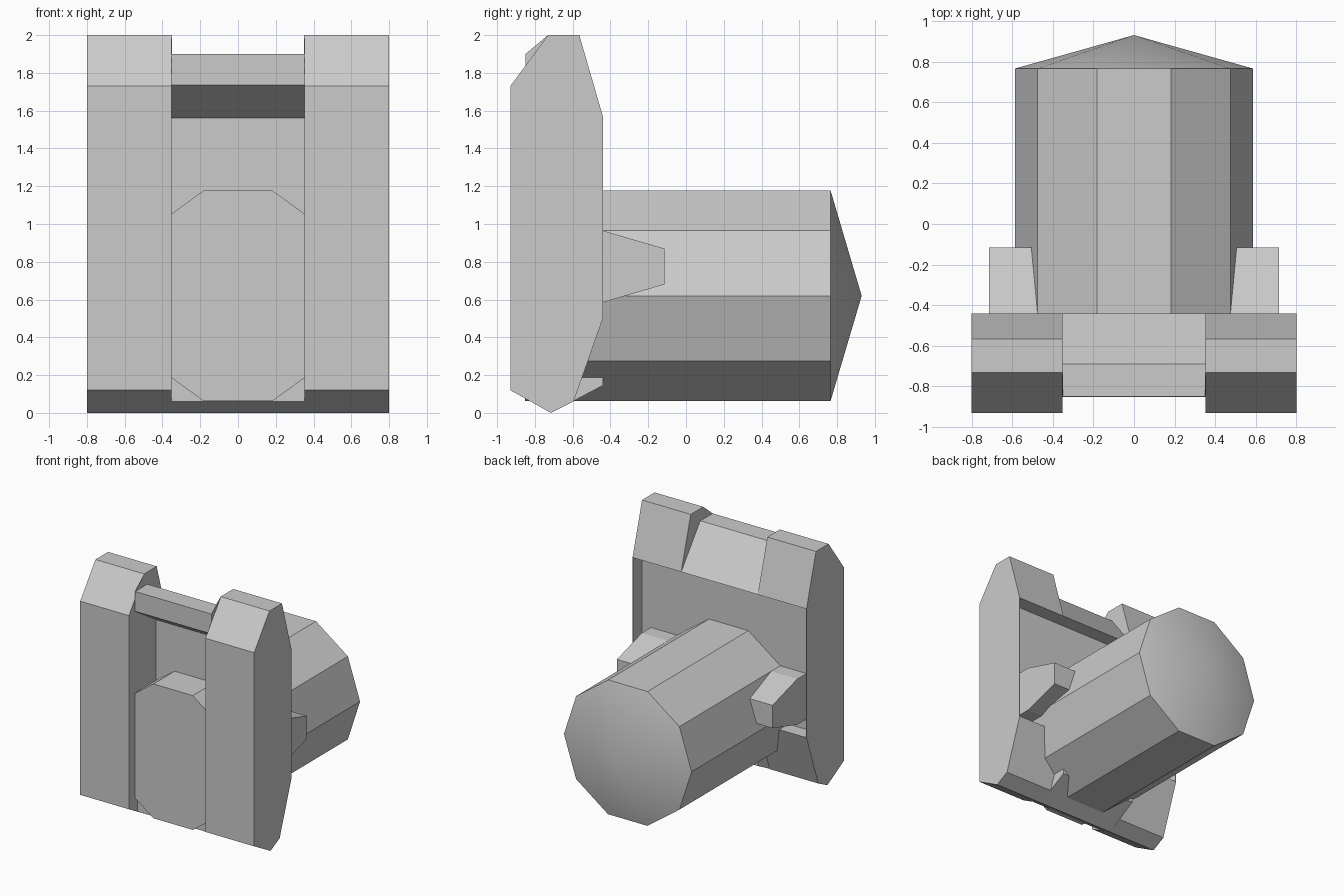
import bpy, bmesh, math

cube = bpy.data.objects.get("Cube")
if cube:
    bpy.data.objects.remove(cube, do_unlink=True)

grey = bpy.data.materials.new("plain_grey")
grey.use_nodes = True
colour = (0.6, 0.6, 0.6, 1)
grey.diffuse_color = colour
grey.node_tree.nodes["Principled BSDF"].inputs["Base Color"].default_value = colour


def finish(name, bm):
    bmesh.ops.recalc_face_normals(bm, faces=bm.faces)
    mesh = bpy.data.meshes.new(name)
    bm.to_mesh(mesh)
    bm.free()
    mesh.materials.append(grey)
    obj = bpy.data.objects.new(name, mesh)
    bpy.context.collection.objects.link(obj)
    return obj


def extrude_x(name, profile, x0, x1):
    """Solid with a (y, z) side profile, running from x0 to x1."""
    bm = bmesh.new()
    face = bm.faces.new([bm.verts.new((x0, y, z)) for y, z in profile])
    out = bmesh.ops.extrude_face_region(bm, geom=[face])
    moved = [v for v in out["geom"] if isinstance(v, bmesh.types.BMVert)]
    bmesh.ops.translate(bm, verts=moved, vec=(x1 - x0, 0, 0))
    return finish(name, bm)


# Profiles shared by the two sides
FLOOR = -0.56    # depth of the recess in the back
front = [(-0.715, 0), (-0.93, 0.12), (-0.93, 1.73), (-0.73, 2), (-0.565, 2), (-0.44, 1.57)]
back = [(-0.44, 0.5), (-0.595, 0.06)]
recess = [(FLOOR, 1.57), (FLOOR, 0.5)]
fin = [(FLOOR, 0.965), (-0.44, 0.965), (-0.115, 0.87),
       (-0.115, 0.68), (-0.44, 0.585), (FLOOR, 0.585)]
gusset = [(-0.85, 1.9), (-0.73, 2), (-0.73, 1.9)]

for side, s in (("left", 1), ("right", -1)):
    # Upright with recessed back, closed by a thin outer wall
    extrude_x(side + "_upright", front + recess + back, 0.352 * s, 0.795 * s)
    extrude_x(side + "_outer_wall", front + back, 0.795 * s, 0.8 * s)
    # Tapered fin beside the barrel
    extrude_x(side + "_fin", fin, 0.4 * s, 0.715 * s)
    extrude_x(side + "_gusset", gusset, 0.35 * s, 0.354 * s)

# Upper crossbar with the thin centre panel hanging below it
extrude_x("crossbar_and_panel",
          [(-0.85, 1.735), (-0.85, 1.9), (-0.69, 1.9), (-0.44, 1.57),
           (FLOOR, 1.57), (FLOOR, 0.2), (-0.575, 0.2), (-0.575, 1.56)],
          -0.353, 0.353)

# Lower crossbar
extrude_x("lower_crossbar",
          [(-0.715, 0), (-0.82, 0.06), (-0.82, 0.255), (-0.44, 0.255), (-0.44, 0.145)],
          -0.353, 0.353)

# Ten-sided barrel, flat in front and pointed at the back
SIDES, RADIUS, CENTRE = 10, 0.587, 0.62
bm = bmesh.new()
rings = []
for y in (-0.853, 0.765):
    ring = []
    for i in range(SIDES):
        a = math.tau * i / SIDES
        ring.append(bm.verts.new((RADIUS * math.cos(a), y, CENTRE + RADIUS * math.sin(a))))
    rings.append(ring)
tip = bm.verts.new((0, 0.93, CENTRE))
bm.faces.new(rings[0])
for i in range(SIDES):
    j = (i + 1) % SIDES
    bm.faces.new((rings[0][i], rings[0][j], rings[1][j], rings[1][i]))
    bm.faces.new((rings[1][i], rings[1][j], tip))
barrel = finish("barrel", bm)

# Soft shading on the shallow point, crisp edges elsewhere
bpy.ops.object.select_all(action="DESELECT")
barrel.select_set(True)
bpy.context.view_layer.objects.active = barrel
bpy.ops.object.shade_smooth_by_angle(angle=math.radians(30))
